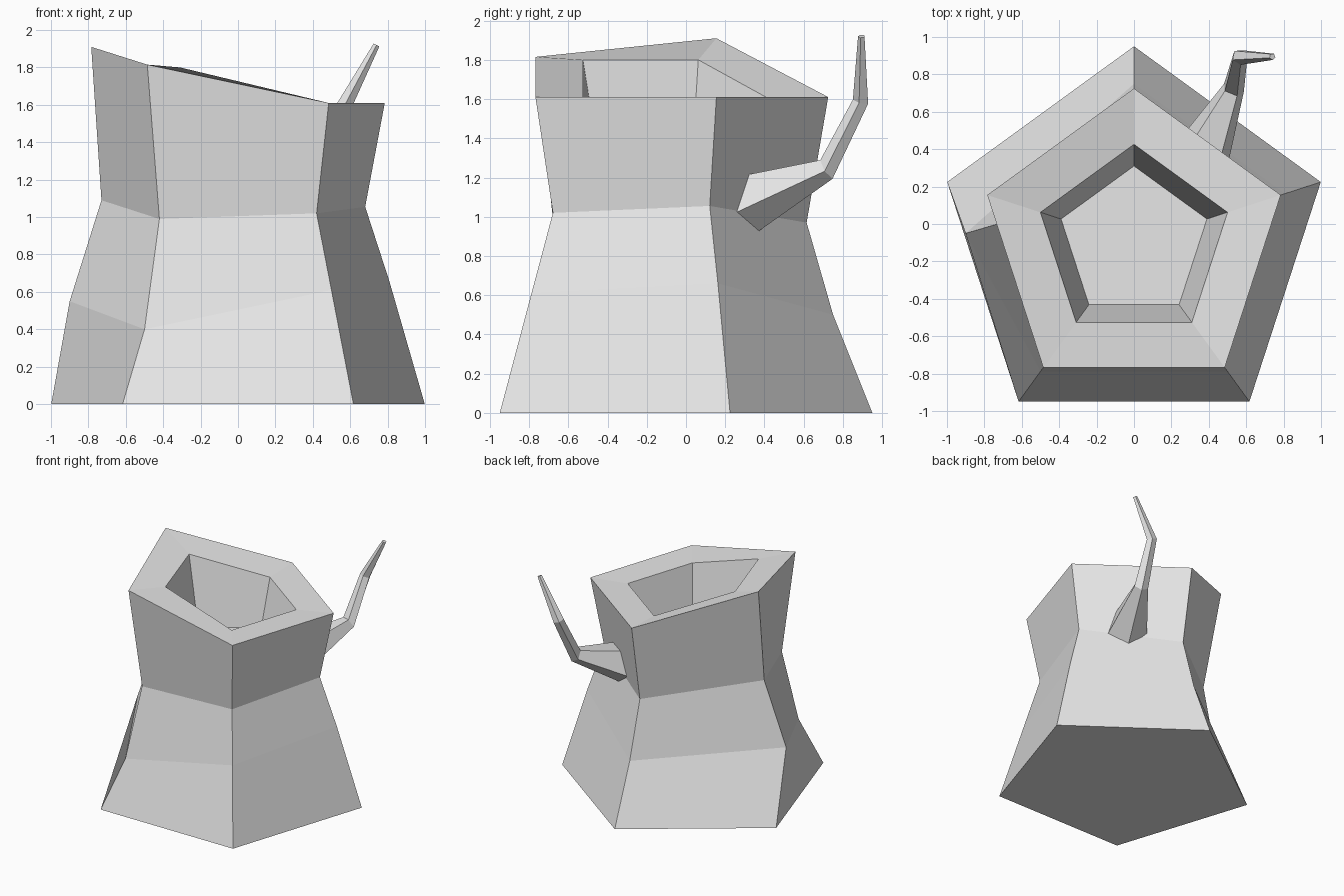
import bpy
import bmesh
from math import cos, sin, radians
from mathutils import Vector

cube = bpy.data.objects.get("Cube")
if cube:
    bpy.data.objects.remove(cube, do_unlink=True)

grey = bpy.data.materials.new("light_grey")
grey.use_nodes = True
grey.diffuse_color = (0.8, 0.8, 0.8, 1)
grey.node_tree.nodes["Principled BSDF"].inputs["Base Color"].default_value = grey.diffuse_color


def loft(name, rings):
    """Skin a stack of equal rings and cap both ends."""
    bm = bmesh.new()
    loops = [[bm.verts.new(p) for p in ring] for ring in rings]
    n = len(loops[0])
    for low, high in zip(loops, loops[1:]):
        for i in range(n):
            j = (i + 1) % n
            bm.faces.new((low[i], low[j], high[j], high[i]))
    bm.faces.new(loops[0])
    bm.faces.new(loops[-1])
    bmesh.ops.recalc_face_normals(bm, faces=bm.faces)
    mesh = bpy.data.meshes.new(name)
    bm.to_mesh(mesh)
    bm.free()
    mesh.materials.append(grey)
    obj = bpy.data.objects.new(name, mesh)
    bpy.context.collection.objects.link(obj)
    return obj


def pentagon(radius, heights, dent=None):
    """Level pentagon, corners: back, left, front left, front right, right."""
    ring = []
    for i, z in enumerate(heights):
        a = radians(90 - 72 * i)
        ring.append(Vector((radius * cos(a), radius * sin(a) - 0.1, z)))
    if dent:
        ring[4].xy = dent
    return ring


def tube_ring(center, radius, normal):
    """Pentagon section of the handle, square to its path."""
    n = Vector(normal).normalized()
    side = Vector((0.85, -0.52, 0))
    side = (side - n * side.dot(n)).normalized()
    up = side.cross(n)
    angles = [radians(72 * i - 20) for i in range(5)]
    return [Vector(center) + radius * (side * cos(a) + up * sin(a)) for a in angles]


# Hollow jug: outer wall, slanted rim, then inner wall down to the floor
loft("jug_body", [
    pentagon(1.05, [0] * 5),
    pentagon(0.85, [0.50, 0.66, 0.61, 0.40, 0.55], (-0.90, -0.05)),
    pentagon(0.715, [0.97, 1.055, 1.02, 0.99, 1.09], (-0.73, 0)),
    pentagon(0.825, [1.61, 1.61, 1.61, 1.815, 1.91]),
    pentagon(0.526, [1.60, 1.60, 1.60, 1.80, 1.80]),
    pentagon(0.41, [1.22] * 5),
])

# Thin tapering handle that bends upward
loft("handle", [
    tube_ring((0.36, 0.34, 1.075), 0.168, (0.59, 0.8, 0)),
    tube_ring((0.53, 0.72, 1.245), 0.06, (0.3, 0.8, 0.5)),
    tube_ring((0.565, 0.893, 1.59), 0.043, (0.28, 0.2, 0.92)),
    tube_ring((0.74, 0.895, 1.92), 0.018, (0.45, 0, 0.9)),
])
